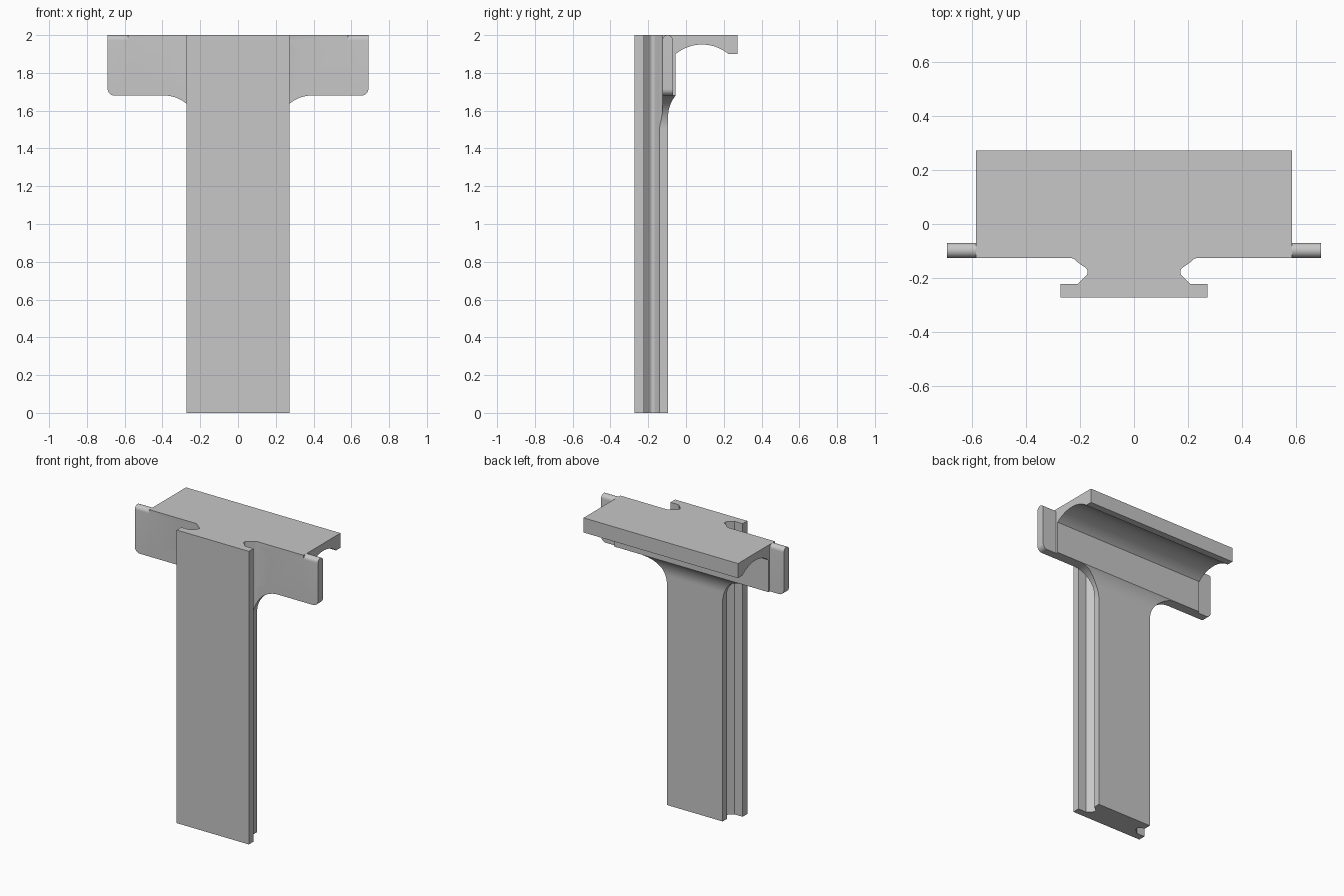
import bpy, bmesh
from math import cos, sin, radians, pi
from mathutils import Vector

if "Cube" in bpy.data.objects:
    bpy.data.objects.remove(bpy.data.objects["Cube"])

grey = bpy.data.materials.new("plain grey")
grey.use_nodes = True
grey.diffuse_color = (0.57, 0.57, 0.57, 1)
grey.node_tree.nodes["Principled BSDF"].inputs["Base Color"].default_value = grey.diffuse_color


def arc(cx, cy, r, start, end, steps=14):
    angles = [radians(start + (end - start) * i / steps) for i in range(steps + 1)]
    return [(cx + r * cos(a), cy + r * sin(a)) for a in angles]


def mirrored(half):
    """Close a right-hand half outline by mirroring it across x = 0."""
    return half + [(-x, v) for x, v in reversed(half)]


def prism(name, outline, axis, low, high):
    """Extrude a 2D outline along the x, y or z axis."""
    place = {"x": lambda u, v, d: (d, u, v),
             "y": lambda u, v, d: (u, d, v),
             "z": lambda u, v, d: (u, v, d)}[axis]
    bm = bmesh.new()
    near = [bm.verts.new(place(u, v, low)) for u, v in outline]
    far = [bm.verts.new(place(u, v, high)) for u, v in outline]
    bm.faces.new(near[::-1])
    bm.faces.new(far)
    for i in range(len(near)):
        j = (i + 1) % len(near)
        bm.faces.new([near[i], near[j], far[j], far[i]])
    # Make every face point outward
    if bm.calc_volume(signed=True) < 0:
        bmesh.ops.reverse_faces(bm, faces=bm.faces[:])
    mesh = bpy.data.meshes.new(name)
    bm.to_mesh(mesh)
    bm.free()
    mesh.materials.append(grey)
    obj = bpy.data.objects.new(name, mesh)
    bpy.context.collection.objects.link(obj)
    return obj


def combine(obj, other, operation):
    """Apply a boolean and discard the second solid."""
    mod = obj.modifiers.new("combine", "BOOLEAN")
    mod.operation = operation
    mod.solver = "EXACT"
    mod.object = other
    bpy.ops.object.select_all(action="DESELECT")
    obj.select_set(True)
    bpy.context.view_layer.objects.active = obj
    bpy.ops.object.modifier_apply(modifier=mod.name)
    bpy.data.objects.remove(other)


TOP, BAR, FRONT, BACK = 2.0, 1.68, -0.125, 0.272

# Front plate with the undercut neck behind it
rail = prism("front_rail", mirrored(
    [(0.272, -0.272), (0.272, -0.222), (0.209, -0.222)]
    + arc(0.19, -0.177, 0.019, 225, 135, 8)
    + [(0.21, -0.14), (0.2, -0.12)]), "z", 0, TOP)

# Stem, fillets and top shelf: the side profile trimmed by front and plan outlines
fillet_r = 0.18
bracket = prism("bracket", [(-0.14, 0), (-0.095, 0)]
                + arc(-0.095 + fillet_r, 1.567, fillet_r, 180, 141)
                + arc(0.085, 1.73, 0.22, 129.5, 50.5, 24)
                + [(BACK, 1.9), (BACK, TOP), (-0.14, TOP)], "x", -0.8, 0.8)
t_shape = prism("t_outline", mirrored(
    [(0.21, -0.1)] + arc(0.39, 1.5, fillet_r, 180, 90)
    + [(0.583, BAR), (0.583, 2.1)]), "y", -0.5, 0.5)
plan = prism("plan_outline", mirrored(
    [(0.208, -0.142), (0.218, -0.131), (0.232, FRONT), (0.7, FRONT), (0.7, 0.4)]), "z", -0.2, 2.2)
combine(bracket, t_shape, "INTERSECT")
combine(bracket, plan, "INTERSECT")

# Cross bar with rounded top edge and rounded lower corners
bar_r = 0.0275
bar = prism("cross_bar", [(FRONT, BAR), (FRONT + 2 * bar_r, BAR)]
            + arc(FRONT + bar_r, TOP - bar_r, bar_r, 0, 180), "x", -0.8, 0.8)
bar_shape = prism("bar_outline", mirrored(
    [(0.655, BAR - 0.01)] + arc(0.655, BAR + 0.035, 0.035, -90, 0, 8) + [(0.69, 2.1)]), "y", -0.5, 0.5)
combine(bar, bar_shape, "INTERSECT")

# Join into one solid
combine(bracket, bar, "UNION")
combine(bracket, rail, "UNION")
bracket.select_set(True)
bpy.context.view_layer.objects.active = bracket
bpy.ops.object.shade_smooth_by_angle(angle=pi / 7)
